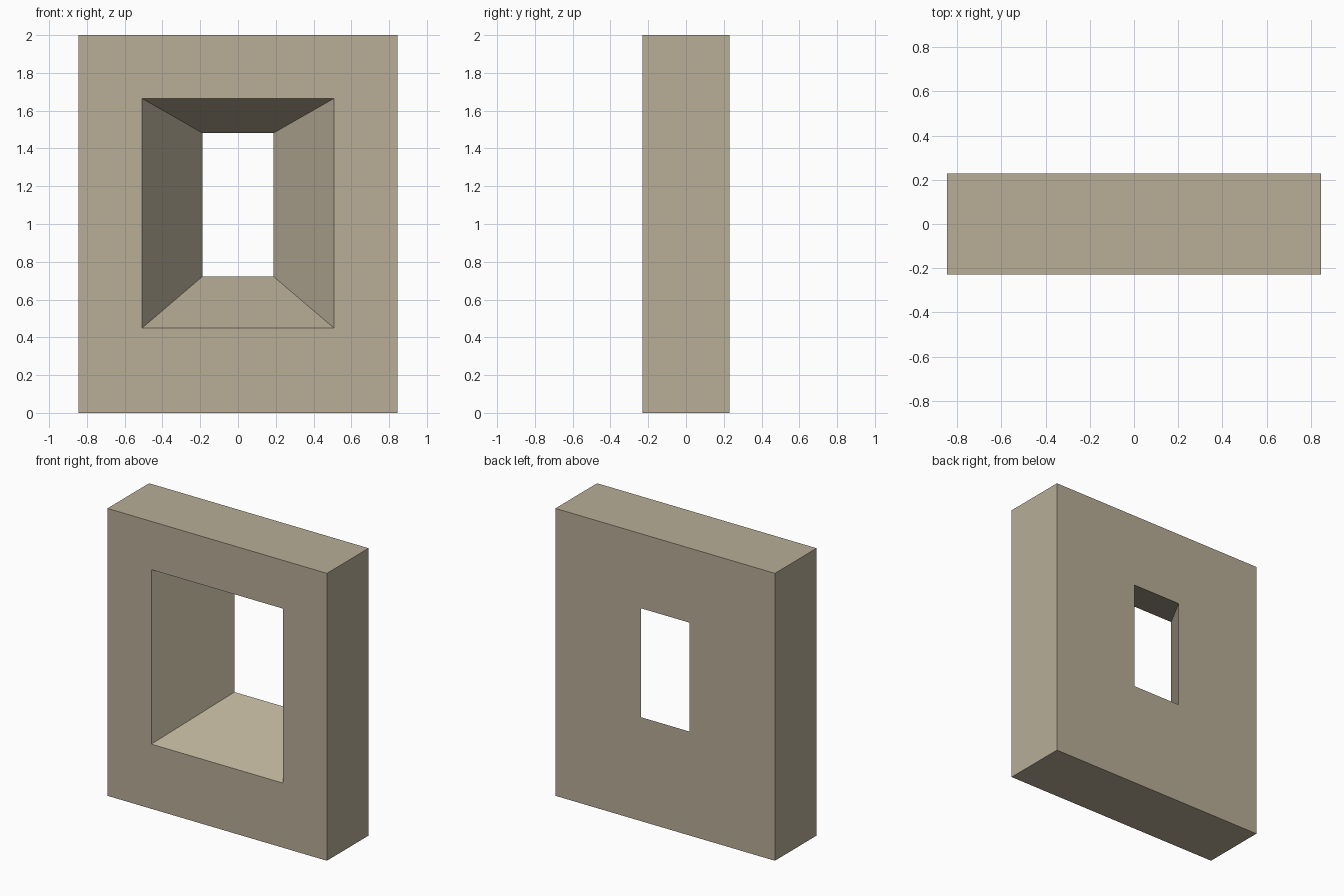
import bpy
import bmesh

if "Cube" in bpy.data.objects:
    bpy.data.objects.remove(bpy.data.objects["Cube"])

HALF_DEPTH = 0.229


def ring(bm, half_width, bottom, top, y):
    """Four corners of an upright rectangle at depth y."""
    corners = [(-half_width, bottom), (half_width, bottom),
               (half_width, top), (-half_width, top)]
    return [bm.verts.new((x, y, z)) for x, z in corners]


# Wall block pierced by a splayed window: wide at the front, narrow at the back
bm = bmesh.new()
loops = [
    ring(bm, 0.845, 0.0, 2.0, -HALF_DEPTH),     # outer front
    ring(bm, 0.507, 0.45, 1.664, -HALF_DEPTH),  # opening front
    ring(bm, 0.187, 0.723, 1.481, HALF_DEPTH),  # opening back
    ring(bm, 0.845, 0.0, 2.0, HALF_DEPTH),      # outer back
]

# Bridge each loop to the next, closing round the outside
for a, b in zip(loops, loops[1:] + loops[:1]):
    for i in range(4):
        j = (i + 1) % 4
        bm.faces.new((a[i], a[j], b[j], b[i]))
bmesh.ops.recalc_face_normals(bm, faces=bm.faces[:])

mesh = bpy.data.meshes.new("splayed_window_wall")
bm.to_mesh(mesh)
bm.free()
wall = bpy.data.objects.new("splayed_window_wall", mesh)
bpy.context.collection.objects.link(wall)

# Sandy stone colour
stone = bpy.data.materials.new("stone")
stone.diffuse_color = (0.48, 0.42, 0.31, 1.0)
stone.use_nodes = True
stone.node_tree.nodes["Principled BSDF"].inputs["Base Color"].default_value = stone.diffuse_color
mesh.materials.append(stone)
